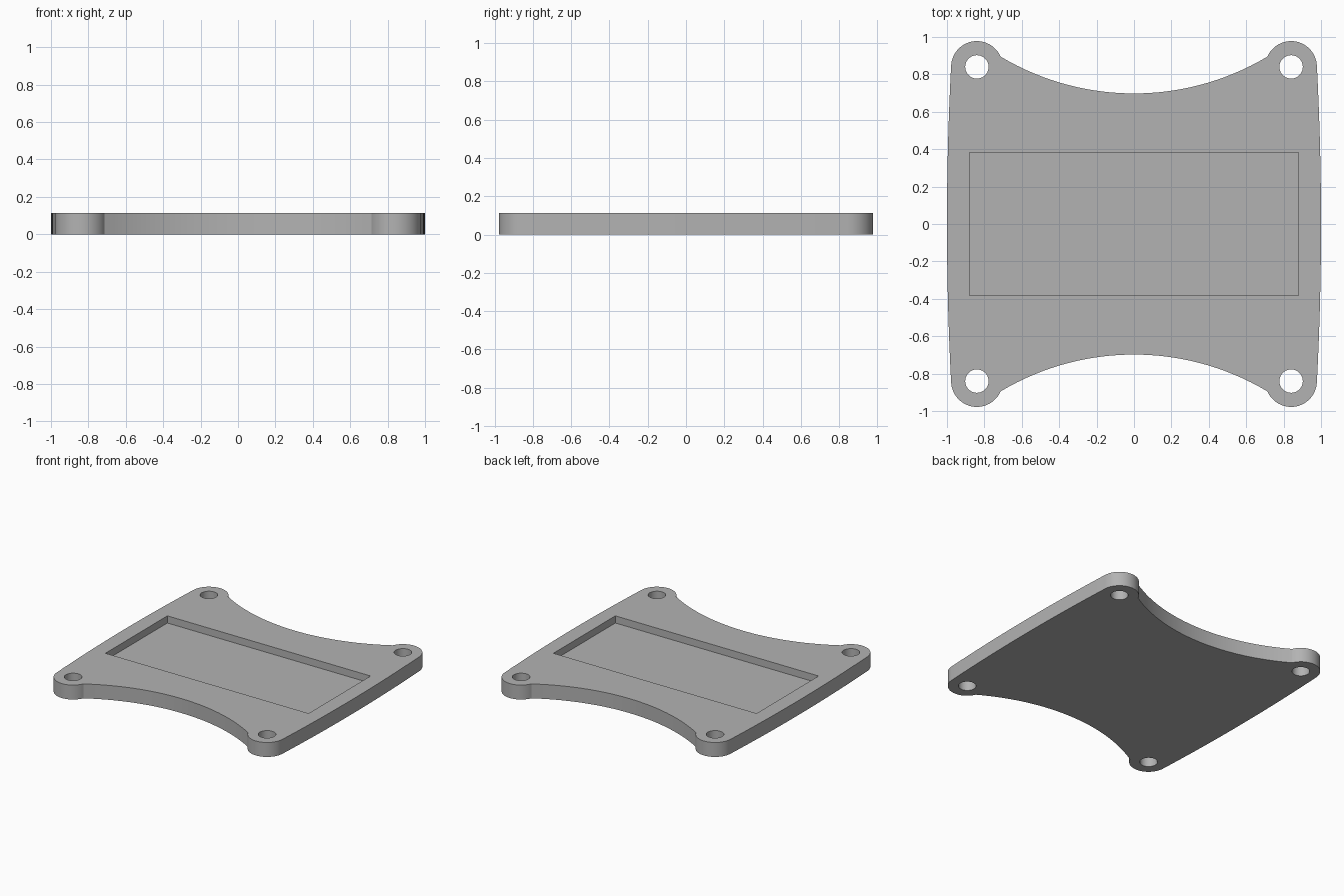
import bpy, bmesh, math
from mathutils import Matrix

cube = bpy.data.objects.get("Cube")
if cube:
    bpy.data.objects.remove(cube, do_unlink=True)

THICK = 0.113
EAR, EAR_R, HOLE_R = 0.84, 0.138, 0.0625
RECESS_X, RECESS_Y, RECESS_DEPTH = 0.88, 0.383, 0.056
WAIST = 0.698

grey = bpy.data.materials.new("plain_grey")
grey.use_nodes = True
colour = (0.45, 0.45, 0.45, 1)
grey.diffuse_color = colour
grey.node_tree.nodes["Principled BSDF"].inputs["Base Color"].default_value = colour


def bow(half, rise, t):
    """Height lost from the crown of a circular arc at distance t."""
    r = (half * half + rise * rise) / (2 * rise)
    return r - math.sqrt(r * r - t * t)


def make_object(name, bm):
    bmesh.ops.recalc_face_normals(bm, faces=bm.faces)
    mesh = bpy.data.meshes.new(name)
    bm.to_mesh(mesh)
    bm.free()
    mesh.materials.append(grey)
    obj = bpy.data.objects.new(name, mesh)
    bpy.context.collection.objects.link(obj)
    return obj


# One quarter of the outline: bowed side, rounded ear, concave waist
quarter = []
for i in range(8):
    y = EAR * i / 8
    quarter.append((1 - bow(EAR, 0.022, y), y))
for i in range(25):
    a = math.radians(3 + (156.5 - 3) * i / 24)
    quarter.append((EAR + EAR_R * math.cos(a), EAR + EAR_R * math.sin(a)))
end_x, end_y = quarter[-1]
for i in range(1, 17):
    x = end_x * (1 - i / 16)
    quarter.append((x, WAIST + bow(end_x, end_y - WAIST, x)))

# Mirror the quarter to a half, then turn the half to close the outline
half = quarter + [(-x, y) for x, y in reversed(quarter[:-1])]
outline = half[:-1] + [(-x, -y) for x, y in half[:-1]]

bm = bmesh.new()
base = bm.faces.new([bm.verts.new((x, y, 0)) for x, y in outline])
top = bmesh.ops.extrude_face_region(bm, geom=[base], use_keep_orig=True)["geom"]
bmesh.ops.translate(bm, vec=(0, 0, THICK),
                    verts=[v for v in top if isinstance(v, bmesh.types.BMVert)])
plate = make_object("mounting_plate", bm)

# Cutters for the four screw holes and the shallow recess
bm = bmesh.new()
for sx in (-1, 1):
    for sy in (-1, 1):
        bmesh.ops.create_cone(bm, cap_ends=True, segments=48, radius1=HOLE_R,
                              radius2=HOLE_R, depth=1,
                              matrix=Matrix.Translation((sx * EAR, sy * EAR, 0)))
holes = make_object("screw_hole_cutter", bm)

bm = bmesh.new()
bmesh.ops.create_cube(bm, size=1,
                      matrix=Matrix.Translation((0, 0, THICK - RECESS_DEPTH + 0.5))
                      @ Matrix.Diagonal((2 * RECESS_X, 2 * RECESS_Y, 1, 1)))
recess = make_object("recess_cutter", bm)

for cutter in (holes, recess):
    mod = plate.modifiers.new(cutter.name, 'BOOLEAN')
    mod.operation = 'DIFFERENCE'
    mod.solver = 'EXACT'
    mod.object = cutter

# Apply the cuts and drop the cutters
bpy.ops.object.select_all(action='DESELECT')
bpy.context.view_layer.objects.active = plate
plate.select_set(True)
for mod in list(plate.modifiers):
    bpy.ops.object.modifier_apply(modifier=mod.name)
for cutter in (holes, recess):
    bpy.data.objects.remove(cutter, do_unlink=True)

bpy.ops.object.shade_smooth_by_angle(angle=math.radians(30))
